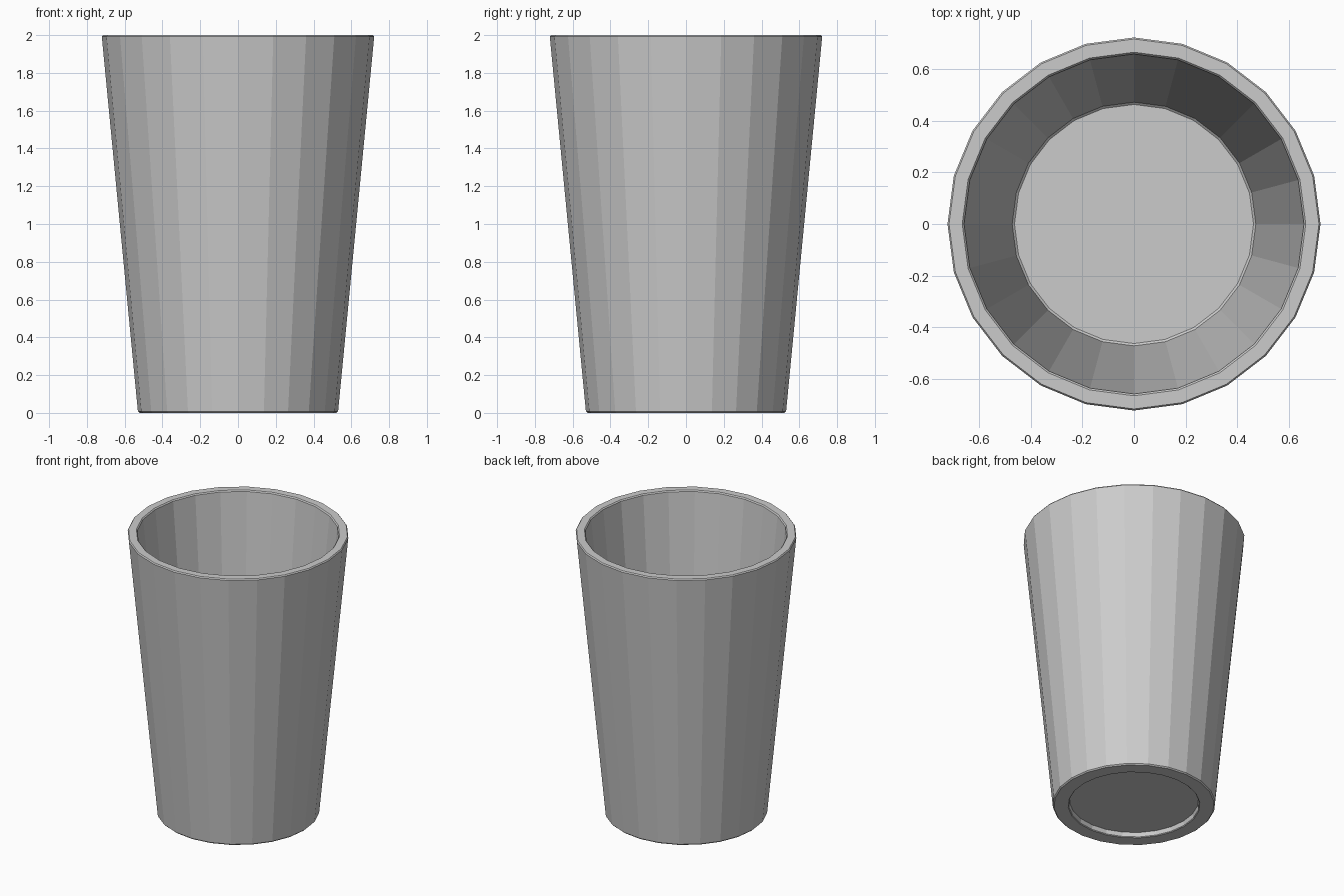
import bpy, bmesh
from math import cos, sin, pi

if "Cube" in bpy.data.objects:
    bpy.data.objects.remove(bpy.data.objects["Cube"])

SIDES = 24

# Cross-section (radius, height), from recessed underside out, up, over the rim and down inside
PROFILE = [
    (0.42, 0.035), (0.425, 0.005), (0.43, 0.0),      # underside recess
    (0.522, 0.0), (0.53, 0.008),                     # foot edge
    (0.721, 1.992), (0.715, 2.0),                    # outer rim edge
    (0.664, 2.0), (0.657, 1.992),                    # inner rim edge
    (0.471, 0.073), (0.462, 0.065),                  # inside floor edge
]


def lathe(name, profile, sides):
    bm = bmesh.new()
    rings = [[bm.verts.new((r * cos(2 * pi * i / sides), r * sin(2 * pi * i / sides), z))
              for i in range(sides)] for r, z in profile]
    for a, b in zip(rings, rings[1:]):
        for i in range(sides):
            j = (i + 1) % sides
            bm.faces.new((a[i], a[j], b[j], b[i]))
    # Flat discs close the underside and the inside floor
    bm.faces.new(rings[0][::-1])
    bm.faces.new(rings[-1])
    bmesh.ops.recalc_face_normals(bm, faces=bm.faces)
    mesh = bpy.data.meshes.new(name)
    bm.to_mesh(mesh)
    bm.free()
    obj = bpy.data.objects.new(name, mesh)
    bpy.context.collection.objects.link(obj)
    return obj


# Tapered, flat-faceted cup
lathe("cup", PROFILE, SIDES)
